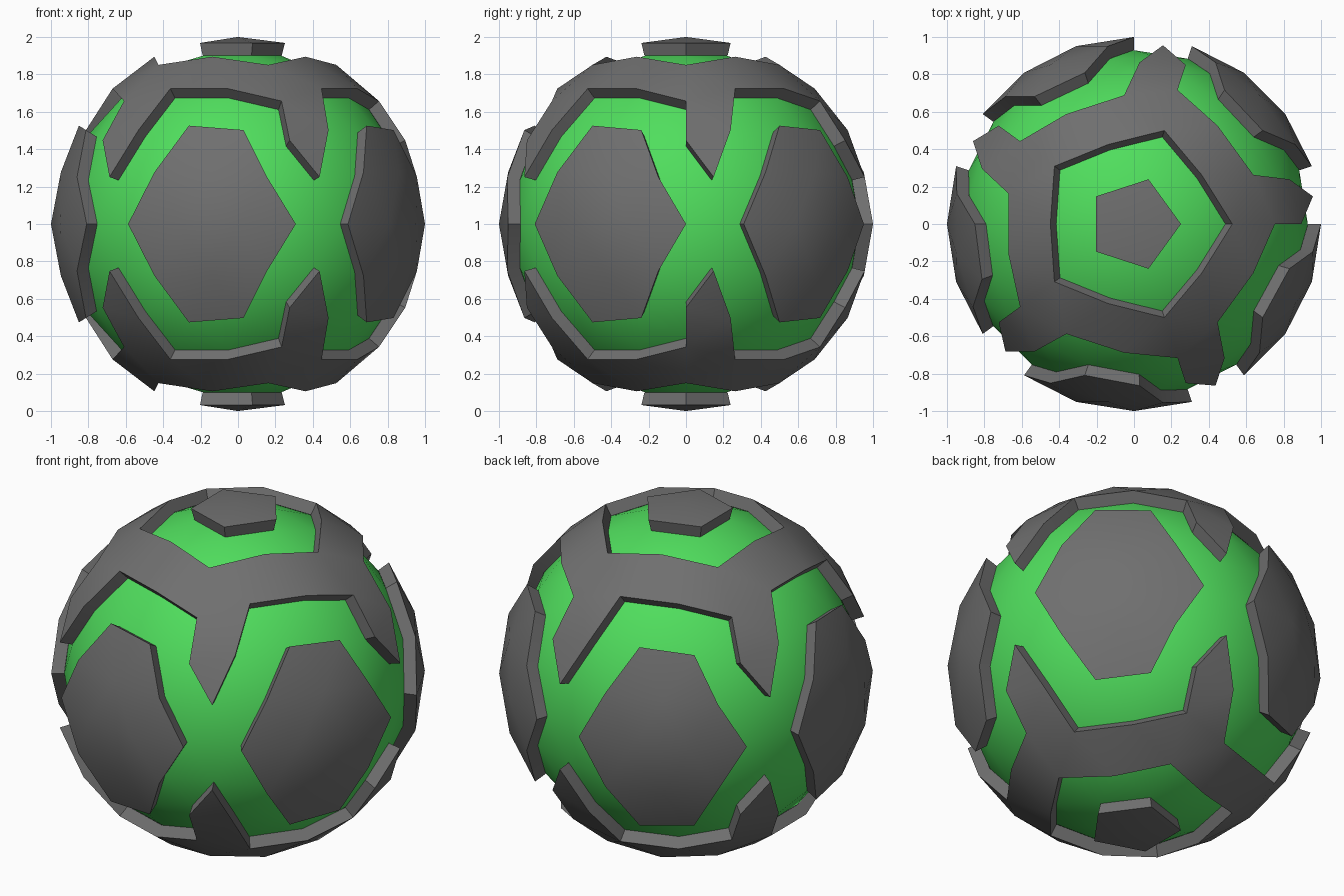
import bpy, bmesh, math
from mathutils import Matrix

if "Cube" in bpy.data.objects:
    bpy.data.objects.remove(bpy.data.objects["Cube"])

INNER = 0.93  # inner radius as a share of the outer radius


def material(name, rgb):
    m = bpy.data.materials.new(name)
    m.diffuse_color = (*rgb, 1)
    m.use_nodes = True
    m.node_tree.nodes["Principled BSDF"].inputs["Base Color"].default_value = m.diffuse_color
    return m


grey = material("dark grey", (0.16, 0.16, 0.16))
green = material("bright green", (0.08, 0.73, 0.11))


def part_of(face):
    """Name the part an upper-half face belongs to, by height and azimuth in a fifth turn."""
    c = face.calc_center_median()
    a = math.degrees(math.atan2(c.y, c.x)) % 72
    if c.z > 0.96:
        return "cap"
    if c.z > 0.86:
        return "gap"
    if c.z > 0.70:
        return "ring"
    if c.z > 0.49:
        return "ring" if a < 18 else "gap"
    if c.z > 0.25:
        if 4 < a < 14:
            return "ring"
        return "panel" if 30 < a < 59 else "gap"
    return "panel" if 22 < a < 68 else "gap"


def build(name, mat, part=None):
    bm = bmesh.new()
    bmesh.ops.create_icosphere(bm, subdivisions=3, radius=1)
    # keep the upper half of the chosen part, then mirror it downwards
    drop = [f for f in bm.faces if min(v.co.z for v in f.verts) < -0.01
            or (part and part_of(f) != part)]
    bmesh.ops.delete(bm, geom=drop, context='FACES')
    bmesh.ops.mirror(bm, geom=bm.verts[:] + bm.edges[:] + bm.faces[:],
                     matrix=Matrix.Identity(4), merge_dist=0.001, axis='Z')
    bmesh.ops.remove_doubles(bm, verts=bm.verts[:], dist=0.001)
    bmesh.ops.scale(bm, vec=(INNER,) * 3, verts=bm.verts[:])
    if part:
        # thicken the plates outwards from the centre
        ret = bmesh.ops.extrude_face_region(bm, geom=bm.faces[:], use_keep_orig=True)
        outer = [g for g in ret["geom"] if isinstance(g, bmesh.types.BMVert)]
        bmesh.ops.scale(bm, vec=(1 / INNER,) * 3, verts=outer)
    else:
        bmesh.ops.scale(bm, vec=(0.999,) * 3, verts=bm.verts[:])
    bmesh.ops.recalc_face_normals(bm, faces=bm.faces[:])
    bmesh.ops.translate(bm, vec=(0, 0, 1), verts=bm.verts[:])
    me = bpy.data.meshes.new(name)
    bm.to_mesh(me)
    bm.free()
    me.materials.append(mat)
    ob = bpy.data.objects.new(name, me)
    bpy.context.collection.objects.link(ob)
    bpy.ops.object.select_all(action='DESELECT')
    ob.select_set(True)
    bpy.context.view_layer.objects.active = ob
    bpy.ops.object.shade_smooth_by_angle(angle=math.radians(30))


build("inner_sphere", green)
build("pole_caps", grey, "cap")          # small pentagons
build("toothed_rings", grey, "ring")     # rings with five teeth
build("side_panels", grey, "panel")      # five hexagons round the middle
